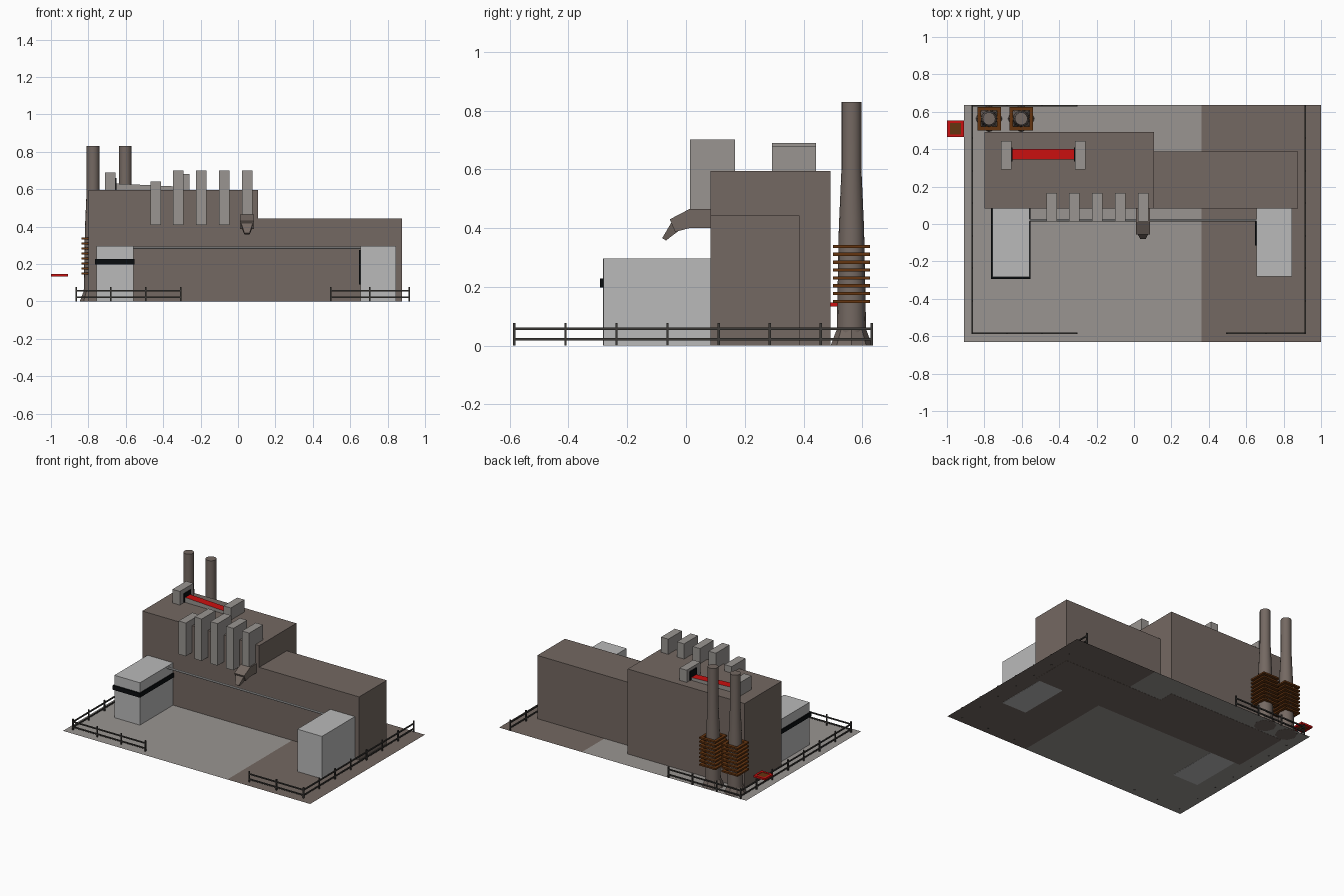
import bpy, bmesh, math

if "Cube" in bpy.data.objects:
    bpy.data.objects.remove(bpy.data.objects["Cube"])


def mat(name, r, g, b):
    m = bpy.data.materials.new(name)
    m.diffuse_color = (r, g, b, 1)
    m.use_nodes = True
    m.node_tree.nodes["Principled BSDF"].inputs["Base Color"].default_value = m.diffuse_color
    return m


BROWN = mat("brown_wall", 0.175, 0.14, 0.122)
GREY = mat("mid_grey", 0.32, 0.30, 0.285)
LIGHT = mat("light_grey", 0.49, 0.49, 0.49)
BLACK = mat("black", 0.003, 0.004, 0.005)
RED = mat("red", 0.6, 0.005, 0.005)
RUST = mat("rust_brown", 0.13, 0.035, 0.005)
RAIL = mat("dark_rail", 0.045, 0.042, 0.038)


def make(name, verts, faces, *mats):
    me = bpy.data.meshes.new(name)
    me.from_pydata(verts, [], faces)
    bm = bmesh.new()
    bm.from_mesh(me)
    bmesh.ops.recalc_face_normals(bm, faces=bm.faces)
    bm.to_mesh(me)
    bm.free()
    for m in mats:
        me.materials.append(m)
    ob = bpy.data.objects.new(name, me)
    bpy.context.collection.objects.link(ob)
    return ob


def loft(name, rings, *mats):
    """Skin a list of equal-length point rings and cap both ends."""
    n = len(rings[0])
    verts = [p for r in rings for p in r]
    faces = [(i * n + j, i * n + (j + 1) % n, (i + 1) * n + (j + 1) % n, (i + 1) * n + j)
             for i in range(len(rings) - 1) for j in range(n)]
    faces += [tuple(range(n)), tuple(range(len(verts) - n, len(verts)))]
    return make(name, verts, faces, *mats)


def box(name, x, y, z, *mats):
    ring = lambda h: [(x[0], y[0], h), (x[1], y[0], h), (x[1], y[1], h), (x[0], y[1], h)]
    return loft(name, [ring(z[0]), ring(z[1])], *mats)


def square_frame(name, cx, cy, z, outer, inner, thick, m):
    """Flat square ring with a square hole."""
    corners = [(-1, -1), (1, -1), (1, 1), (-1, 1)]
    v = [(cx + sx * s, cy + sy * s, h)
         for s, h in ((outer, z), (outer, z + thick), (inner, z + thick), (inner, z))
         for sx, sy in corners]
    f = [(i * 4 + j, i * 4 + (j + 1) % 4, (i + 1) % 4 * 4 + (j + 1) % 4, (i + 1) % 4 * 4 + j)
         for i in range(4) for j in range(4)]
    return make(name, v, f, m)


# Two-tone yard
yard = make("yard", [(x, y, 0.001) for y in (-0.632, 0.635) for x in (-0.91, 0.36, 1.0)],
            [(0, 1, 4, 3), (1, 2, 5, 4)], GREY, BROWN)
for p in yard.data.polygons:
    p.material_index = int(p.center.x > 0.36)

# Main halls
box("main_hall", (-0.798, 0.106), (0.083, 0.492), (0, 0.595), BROWN)
box("side_hall", (0.106, 0.878), (0.083, 0.387), (0, 0.443), BROWN)

# Front annexes with black trim
box("left_annex", (-0.757, -0.56), (-0.283, 0.083), (0, 0.297), LIGHT)
box("annex_band", (-0.764, -0.553), (-0.293, 0.083), (0.198, 0.228), BLACK)
box("right_annex", (0.655, 0.845), (-0.28, 0.083), (0, 0.297), LIGHT)
box("annex_door", (0.646, 0.655), (-0.115, 0.015), (0.09, 0.275), BLACK)

# Pipe between the annexes
circle = [(math.cos(a * math.tau / 8), math.sin(a * math.tau / 8)) for a in range(8)]
loft("cross_pipe", [[(x, 0.02 + 0.007 * c, 0.287 + 0.007 * s) for c, s in circle]
                    for x in (-0.56, 0.655)], LIGHT)

# Wall ducts
for i in range(5):
    cx = -0.441 + 0.1225 * i
    box(f"wall_duct_{i + 1}", (cx - 0.028, cx + 0.028), (0.014, 0.166),
        (0.408, 0.64 if i == 0 else 0.701), GREY)


# Chute: boxy throat, tapered mouth and spout
def section(w, top, low):
    cx = 0.048
    return [(cx - w, *low), (cx + w, *low), (cx + w, *top), (cx - w, *top)]


loft("chute_throat", [section(0.038, (0.085, 0.465), (0.085, 0.40)),
                      section(0.038, (0.012, 0.465), (0.012, 0.40)),
                      section(0.038, (-0.055, 0.43), (-0.037, 0.387))], BROWN)
loft("chute_spout", [section(0.033, (-0.046, 0.425), (-0.01, 0.402)),
                     section(0.014, (-0.081, 0.366), (-0.068, 0.358))], BROWN)

# Roof conveyor between two roof units
box("roof_unit_left", (-0.711, -0.654), (0.292, 0.443), (0.595, 0.69), GREY)
box("roof_unit_right", (-0.316, -0.26), (0.292, 0.443), (0.595, 0.68), GREY)
for name, x in (("left_hatch", -0.652), ("right_hatch", -0.318)):
    box(name, (x - 0.003, x + 0.003), (0.335, 0.41), (0.597, 0.66), BLACK)
conveyor = loft("conveyor", [[(x, 0.344, 0.595), (x, 0.4, 0.595), (x, 0.4, h), (x, 0.344, h)]
                             for x, h in ((-0.654, 0.63), (-0.316, 0.614))], GREY, RED)
for p in conveyor.data.polygons:
    p.material_index = int(p.normal.z > 0.5)

# Chimneys with flared feet and stacked square rings
for k, cx in enumerate((-0.775, -0.603)):
    cy = 0.563
    ring16 = [(math.cos(a * math.tau / 16), math.sin(a * math.tau / 16)) for a in range(16)]
    stack = loft(f"chimney_{k + 1}",
                 [[(cx + r * c, cy + r * s, z) for c, s in ring16]
                  for r, z in ((0.05, 0.0), (0.05, 0.05), (0.043, 0.4), (0.034, 0.6), (0.034, 0.83))],
                 BROWN)
    bpy.context.view_layer.objects.active = stack
    stack.select_set(True)
    bpy.ops.object.shade_smooth_by_angle(angle=math.radians(35))
    stack.select_set(False)
    loft(f"chimney_foot_{k + 1}", [[(cx + r * c, cy + r * s, z) for c, s in circle]
                                   for r, z in ((0.071, 0), (0.05, 0.055))], BROWN)
    for i in range(8):
        square_frame(f"chimney_ring_{k + 1}_{i + 1}", cx, cy, 0.145 + 0.0267 * i,
                     0.063, 0.043, 0.011, RUST)

# Detached red tray
square_frame("tray_rim", -0.954, 0.509, 0.134, 0.045, 0.03, 0.013, RED)
box("tray_floor", (-0.984, -0.924), (0.479, 0.539), (0.137, 0.144), RUST)


# Fences: posts with two rails
def fence(name, a, b, posts):
    t = 0.004
    x, y = sorted((a[0], b[0])), sorted((a[1], b[1]))
    for j, z in enumerate((0.022, 0.058)):
        box(f"{name}_rail_{j + 1}", (x[0] - t, x[1] + t), (y[0] - t, y[1] + t), (z - t, z + t), RAIL)
    for i in range(posts):
        f = i / (posts - 1)
        px, py = a[0] + (b[0] - a[0]) * f, a[1] + (b[1] - a[1]) * f
        box(f"{name}_post_{i + 1}", (px - t, px + t), (py - t, py + t), (0, 0.077), RAIL)


fence("left_fence", (-0.866, -0.584), (-0.866, 0.632), 8)
fence("right_fence", (0.916, -0.584), (0.916, 0.632), 8)
fence("front_left_fence", (-0.866, -0.584), (-0.307, -0.584), 4)
fence("back_left_fence", (-0.866, 0.632), (-0.307, 0.632), 4)
fence("front_right_fence", (0.495, -0.584), (0.916, -0.584), 3)
